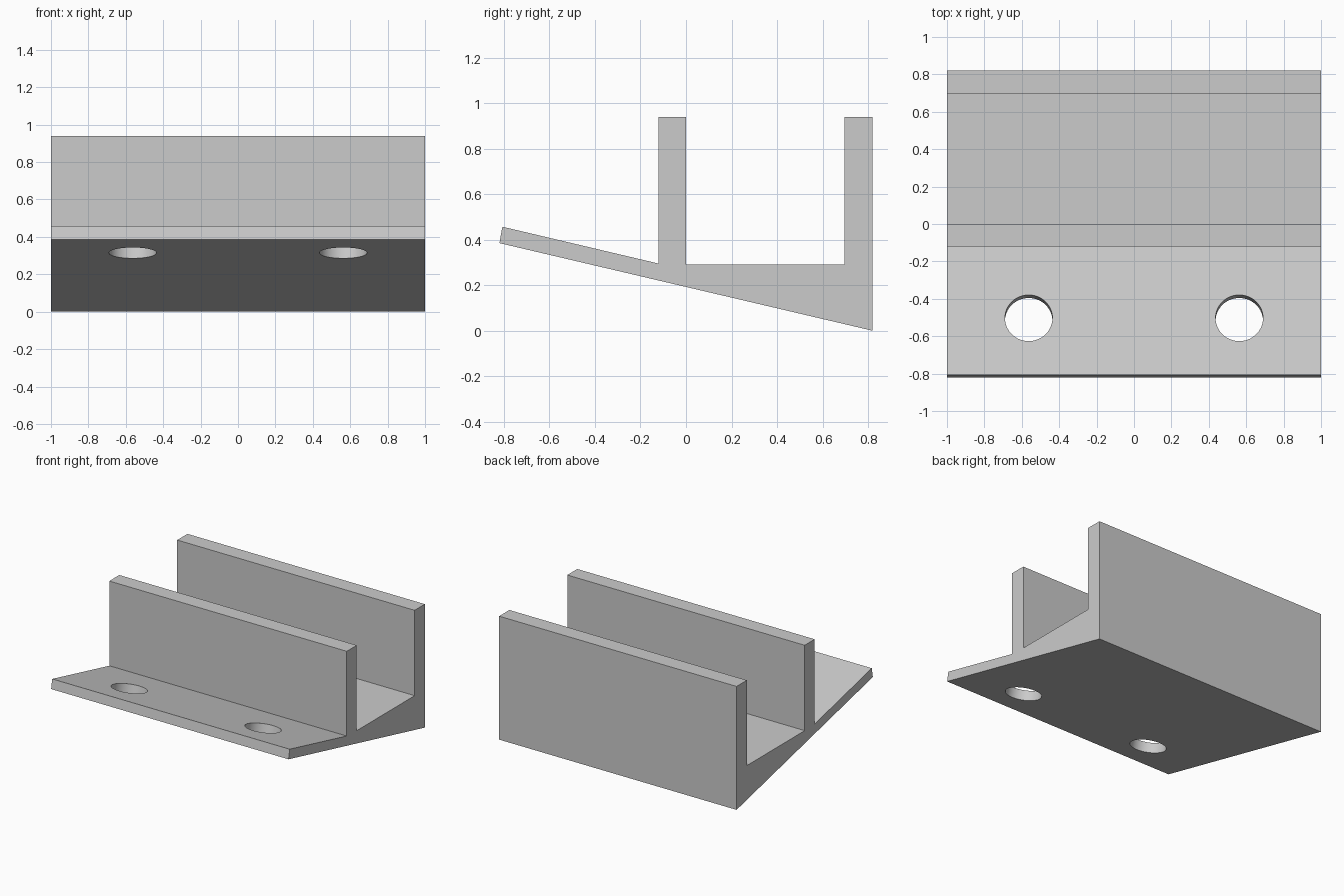
import bpy, bmesh, math
from mathutils import Matrix

cube = bpy.data.objects.get("Cube")
if cube:
    bpy.data.objects.remove(cube, do_unlink=True)

GREY = (0.6, 0.6, 0.6, 1)
grey = bpy.data.materials.new("plain grey")
grey.use_nodes = True
grey.diffuse_color = GREY
grey.node_tree.nodes["Principled BSDF"].inputs["Base Color"].default_value = GREY


def add_object(name, bm):
    bmesh.ops.recalc_face_normals(bm, faces=bm.faces)
    mesh = bpy.data.meshes.new(name)
    bm.to_mesh(mesh)
    bm.free()
    mesh.materials.append(grey)
    obj = bpy.data.objects.new(name, mesh)
    bpy.context.collection.objects.link(obj)
    return obj


# Channel bracket: side profile (y, z) extruded along x
profile = [(-0.82, 0.385), (-0.807, 0.457), (-0.12, 0.295), (-0.12, 0.94),
           (0, 0.94), (0, 0.29), (0.697, 0.29), (0.697, 0.94),
           (0.82, 0.94), (0.82, 0)]
bm = bmesh.new()
side = bm.faces.new([bm.verts.new((-1, y, z)) for y, z in profile])
ext = bmesh.ops.extrude_face_region(bm, geom=[side])
bmesh.ops.translate(bm, vec=(2, 0, 0),
                    verts=[v for v in ext["geom"] if isinstance(v, bmesh.types.BMVert)])
bracket = add_object("channel_bracket", bm)

# Two screw holes, square to the sloping flange
slope = math.atan2(0.385, 1.64)
bm = bmesh.new()
for x in (-0.563, 0.563):
    place = Matrix.Translation((x, -0.511, 0.35)) @ Matrix.Rotation(-slope, 4, 'X')
    bmesh.ops.create_cone(bm, cap_ends=True, segments=64, radius1=0.127,
                          radius2=0.127, depth=0.3, matrix=place)
cutter = add_object("hole_cutter", bm)
cutter.hide_render = True

# Cut the holes, then remove the cutter
cut = bracket.modifiers.new("screw_holes", 'BOOLEAN')
cut.operation = 'DIFFERENCE'
cut.solver = 'EXACT'
cut.object = cutter
bpy.ops.object.select_all(action='DESELECT')
bracket.select_set(True)
bpy.context.view_layer.objects.active = bracket
bpy.ops.object.modifier_apply(modifier=cut.name)
bpy.data.objects.remove(cutter, do_unlink=True)
bpy.ops.object.shade_smooth_by_angle(angle=math.radians(30))
